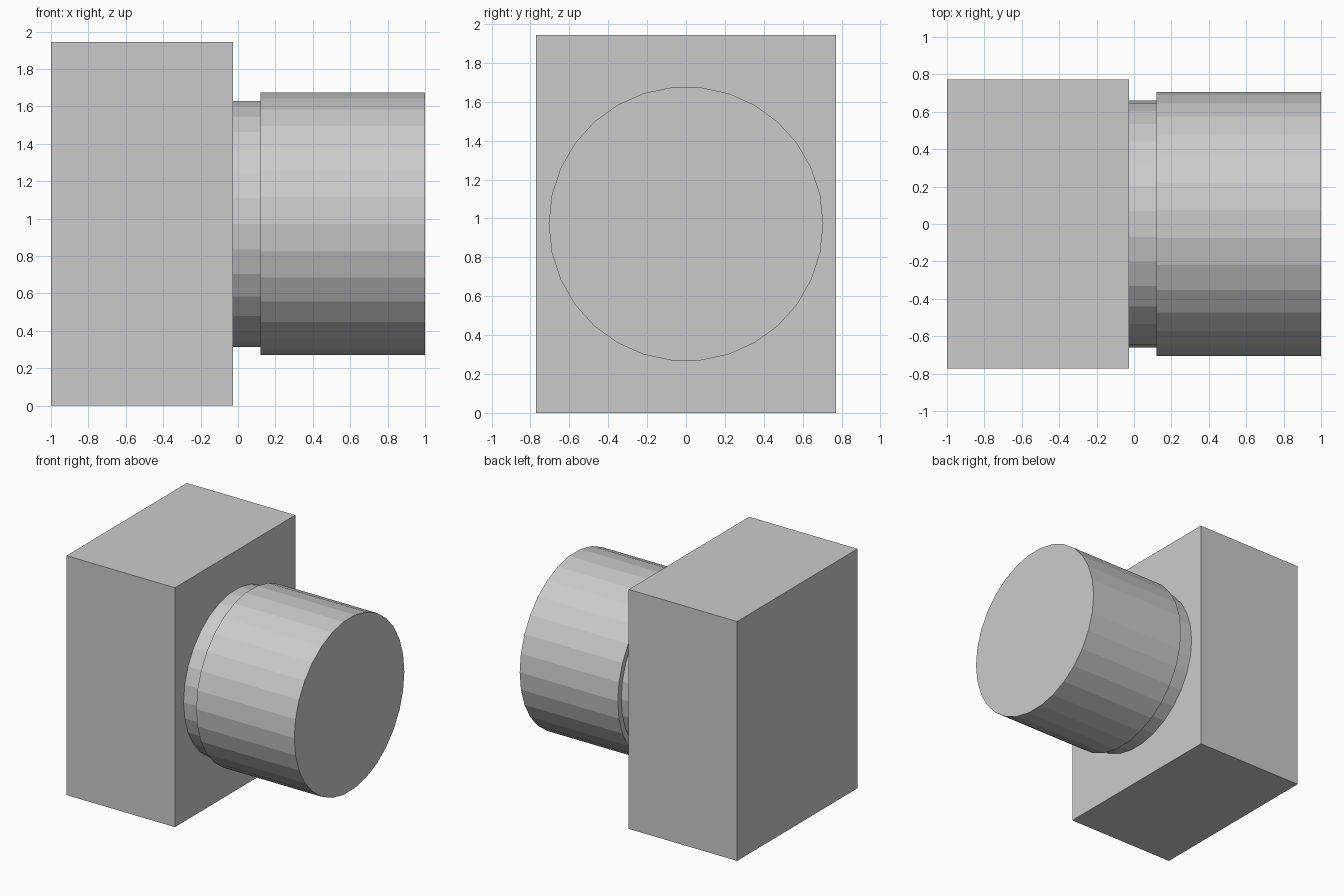
import bpy
from math import pi

if "Cube" in bpy.data.objects:
    bpy.data.objects.remove(bpy.data.objects["Cube"])

AXIS_Z = 0.972
SIDES = 30


def disc(name, x0, x1, radius):
    """Flat-sided cylinder lying along x."""
    bpy.ops.mesh.primitive_cylinder_add(
        vertices=SIDES, radius=radius, depth=x1 - x0,
        location=((x0 + x1) / 2, 0, AXIS_Z), rotation=(0, pi / 2, 0))
    bpy.context.object.name = name


# Rectangular block
bpy.ops.mesh.primitive_cube_add(size=1, location=(-0.513, 0, AXIS_Z))
block = bpy.context.object
block.name = "block"
block.scale = (0.974, 1.545, 2 * AXIS_Z)

# Narrow neck and wider barrel
disc("neck", -0.026, 0.119, 0.661)
disc("barrel", 0.119, 1.0, 0.706)
